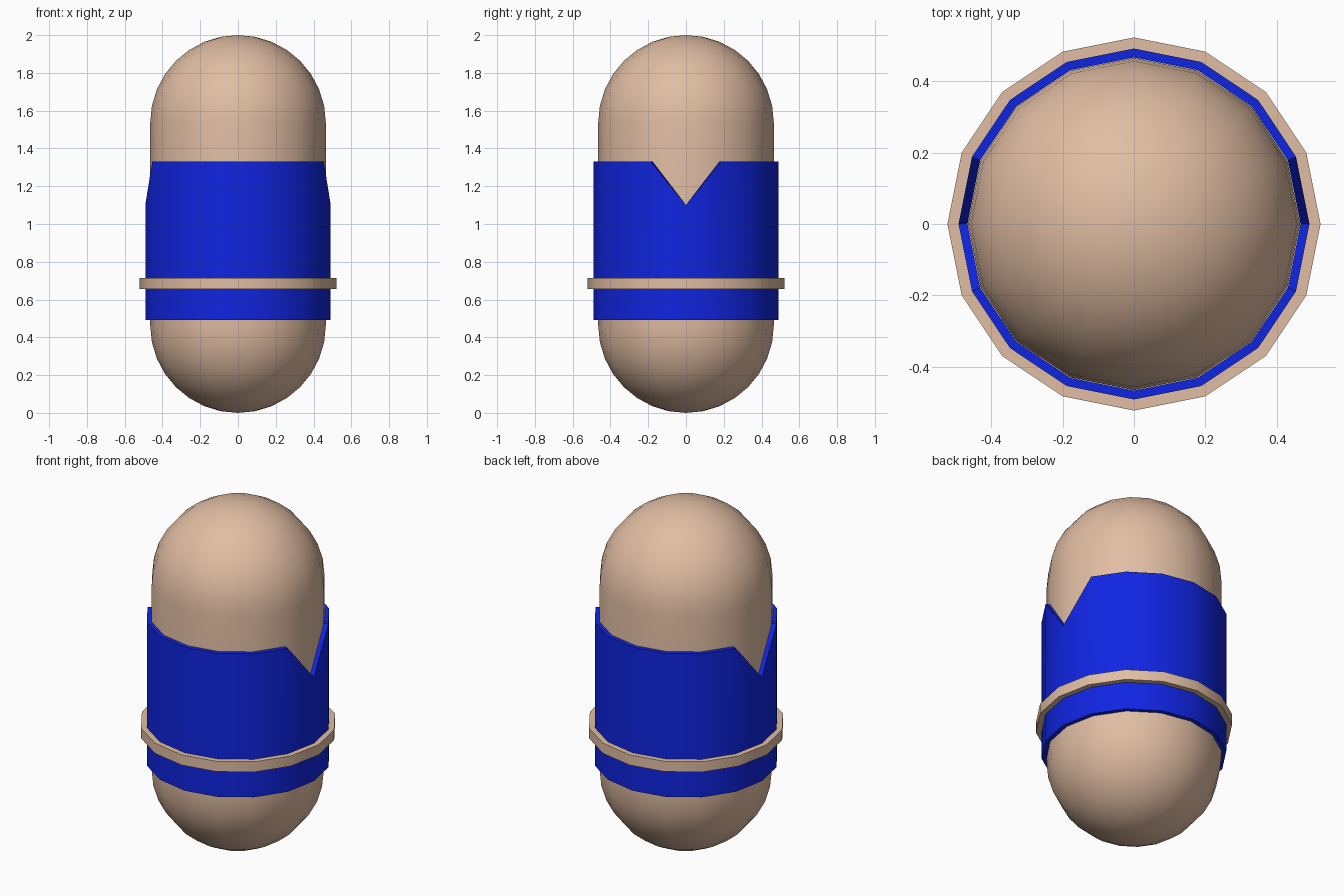
import bpy, bmesh, math

cube = bpy.data.objects.get("Cube")
if cube:
    bpy.data.objects.remove(cube, do_unlink=True)

SIDES = 16
BODY_R = 0.465


def material(name, color):
    m = bpy.data.materials.new(name)
    m.use_nodes = True
    m.diffuse_color = color
    m.node_tree.nodes["Principled BSDF"].inputs["Base Color"].default_value = color
    return m


def lathe(name, profile, mat, closed=False, shape=None):
    """Turn a (radius, height) profile around z; shape may move each vertex height."""
    bm = bmesh.new()
    columns = []
    for i in range(SIDES):
        a = math.tau * i / SIDES
        columns.append([bm.verts.new((r * math.cos(a), r * math.sin(a),
                                      shape(i, z) if shape else z))
                        for r, z in profile])
    n = len(profile)
    for i in range(SIDES):
        c, d = columns[i], columns[(i + 1) % SIDES]
        for j in range(n if closed else n - 1):
            k = (j + 1) % n
            bm.faces.new((c[j], d[j], d[k], c[k]))
    bmesh.ops.remove_doubles(bm, verts=bm.verts, dist=1e-5)
    bmesh.ops.recalc_face_normals(bm, faces=bm.faces)
    mesh = bpy.data.meshes.new(name)
    bm.to_mesh(mesh)
    bm.free()
    obj = bpy.data.objects.new(name, mesh)
    bpy.context.collection.objects.link(obj)
    mesh.materials.append(mat)
    bpy.ops.object.select_all(action="DESELECT")
    obj.select_set(True)
    bpy.context.view_layer.objects.active = obj
    bpy.ops.object.shade_smooth_by_angle(angle=math.radians(30))
    return obj


def band(inner, outer, low, high):
    return [(outer, low), (outer, high), (inner, high), (inner, low)]


skin = material("warm beige", (0.75, 0.51, 0.366, 1))
blue = material("royal blue", (0.005, 0.018, 0.75, 1))

# Capsule body: two domes joined by a straight wall
RINGS = 8
arc = [math.pi / 2 * i / RINGS for i in range(RINGS + 1)]
lower = [(BODY_R * math.sin(t), BODY_R * (1 - math.cos(t))) for t in arc]
upper = [(r, 2 - z) for r, z in reversed(lower)]
lathe("body", lower + upper, skin)

# Tunic with a notch under each arm
TOP, NOTCH = 1.332, 1.10


def notch(i, z):
    return NOTCH if z == TOP and i % (SIDES // 2) == 0 else z


lathe("tunic", band(BODY_R + 0.001, 0.491, 0.493, TOP), blue, True, notch)

# Belt
lathe("belt", band(0.48, 0.522, 0.655, 0.715), skin, True)
